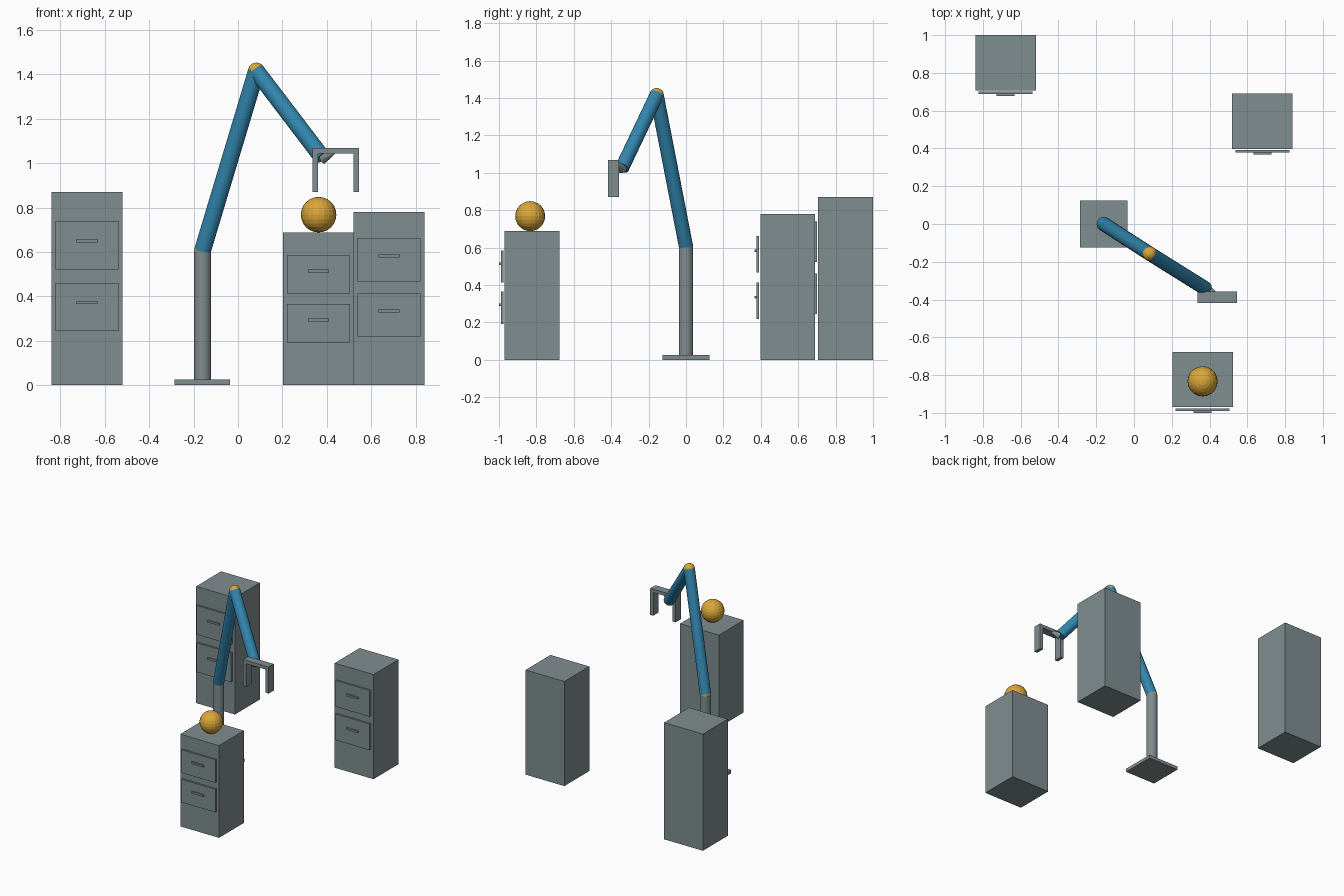
import bpy
from mathutils import Vector

if "Cube" in bpy.data.objects:
    bpy.data.objects.remove(bpy.data.objects["Cube"])


def material(name, rgb):
    def lin(c):
        c /= 255
        return c / 12.92 if c <= 0.04045 else ((c + 0.055) / 1.055) ** 2.4
    m = bpy.data.materials.new(name)
    m.diffuse_color = (*[lin(c) for c in rgb], 1)
    m.use_nodes = True
    m.node_tree.nodes["Principled BSDF"].inputs["Base Color"].default_value = m.diffuse_color
    return m


GREY = material("grey", (128, 141, 144))
BLUE = material("blue", (50, 134, 174))
YELLOW = material("yellow", (218, 166, 56))


def finish(name, mat):
    ob = bpy.context.object
    ob.name = name
    ob.data.materials.append(mat)
    return ob


def box(name, x, y, z, mat=GREY):
    """Box from (min, max) ranges on each axis."""
    bpy.ops.mesh.primitive_cube_add(size=1)
    ob = finish(name, mat)
    for v in ob.data.vertices:
        v.co = [r[0] if c < 0 else r[1] for c, r in zip(v.co, (x, y, z))]
    return ob


def rod(name, a, b, r, mat, tip=None):
    """Cylinder, or cone if tip is given, between two points."""
    a, b = Vector(a), Vector(b)
    d = b - a
    bpy.ops.mesh.primitive_cone_add(
        vertices=20, radius1=r, radius2=r if tip is None else tip,
        depth=d.length, location=(a + b) / 2,
        rotation=d.to_track_quat('Z', 'Y').to_euler())
    return finish(name, mat)


def ball(name, centre, r):
    bpy.ops.mesh.primitive_uv_sphere_add(segments=20, ring_count=12,
                                         radius=r, location=centre)
    return finish(name, YELLOW)


def cabinet(name, cx, back, h):
    """Cabinet with two drawer fronts and handles, facing -y."""
    box(name + "_body", (cx - 0.16, cx + 0.16), (back - 0.293, back), (0, h))
    for level, f in (("upper", 0.725), ("lower", 0.405)):
        z = f * h
        box(f"{name}_{level}_drawer", (cx - 0.142, cx + 0.142),
            (back - 0.312, back - 0.299), (z - 0.125 * h, z + 0.125 * h))
        zh = z + 0.0225 * h
        box(f"{name}_{level}_handle", (cx - 0.048, cx + 0.048),
            (back - 0.323, back - 0.312), (zh - 0.007, zh + 0.007))


# Cabinets
cabinet("left_cabinet", -0.68, 1.0, 0.87)
cabinet("front_cabinet", 0.363, -0.677, 0.688)
cabinet("right_cabinet", 0.68, 0.69, 0.78)

# Ball resting on the front cabinet
ball("ball", (0.363, -0.833, 0.768), 0.08)

# Arm base, column, joints and links
R = 0.038
shoulder, elbow, wrist = (-0.16, 0, 0.605), (0.083, -0.157, 1.415), (0.379, -0.342, 1.026)
box("base_plate", (-0.285, -0.035), (-0.125, 0.125), (0, 0.025))
rod("column", (-0.16, 0, 0.025), (-0.16, 0, 0.603), R, GREY)
ball("shoulder_joint", shoulder, R)
rod("upper_arm", shoulder, elbow, R, BLUE)
ball("elbow_joint", elbow, R)
rod("forearm", elbow, wrist, R, BLUE)
rod("wrist_cone", wrist, (0.44, -0.372, 1.05), 0.03, GREY, tip=0.004)

# Gripper
GY = (-0.417, -0.357)
box("gripper_palm", (0.335, 0.545), GY, (1.043, 1.068))
for side, x in (("left", 0.335), ("right", 0.52)):
    box(f"gripper_{side}_finger", (x, x + 0.025), GY, (0.87, 1.043))
